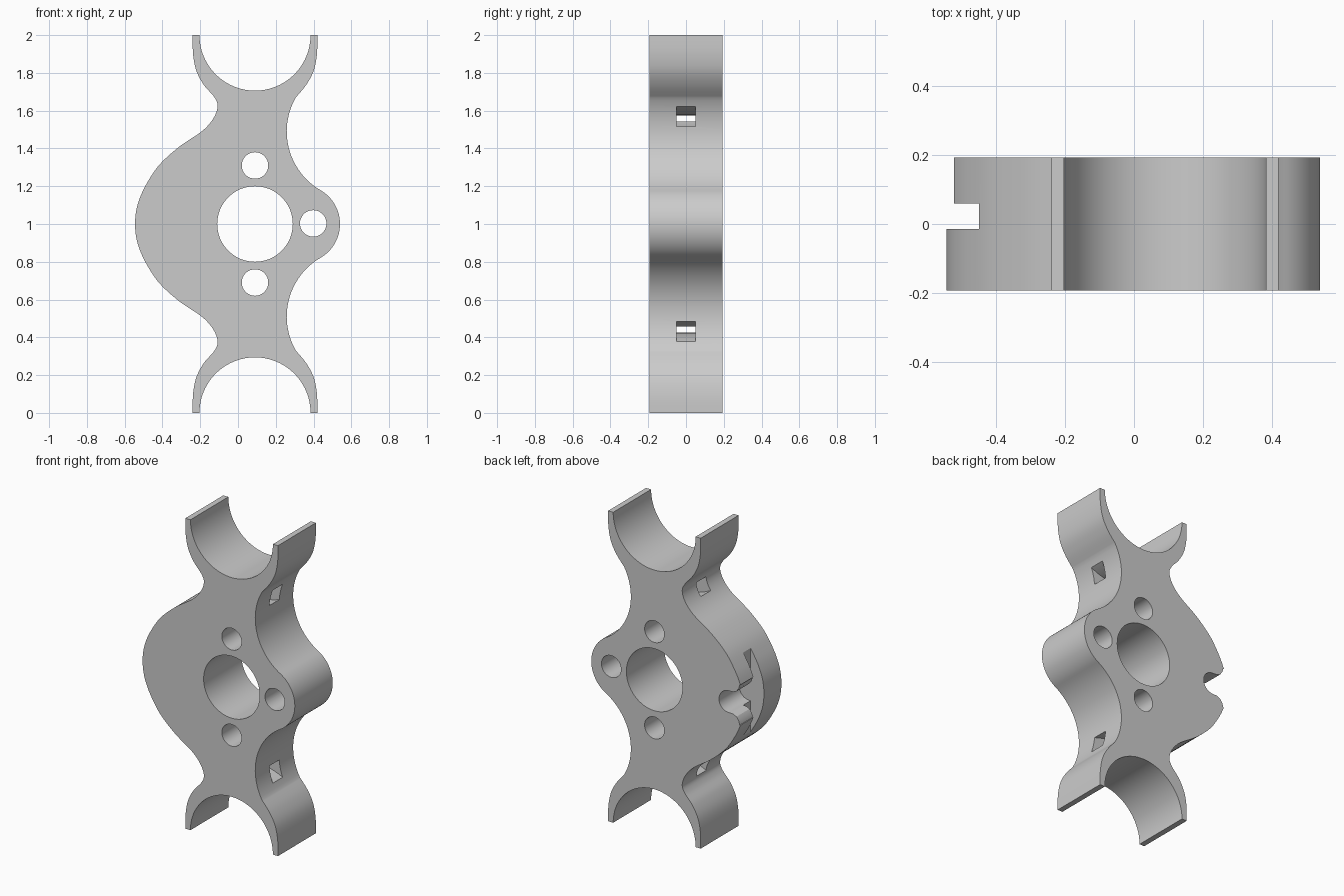
import bpy, bmesh, math

if "Cube" in bpy.data.objects:
    bpy.data.objects.remove(bpy.data.objects["Cube"])

HALF = 0.193          # half thickness along y
CX = 0.09             # axis shared by the clamps and the bore


def arc(cx, cz, r, a0, a1, n):
    return [(cx + r * math.cos(math.radians(a0 + (a1 - a0) * i / n)),
             cz + r * math.sin(math.radians(a0 + (a1 - a0) * i / n))) for i in range(n + 1)]


def spline(pts, n=6, before=None):
    """Catmull-Rom curve through the points."""
    p = [before or pts[0]] + pts + [pts[-1]]
    out = []
    for i in range(1, len(p) - 2):
        for k in range(n):
            t = k / n
            out.append(tuple(0.5 * (2 * b + (c - a) * t + (2 * a - 5 * b + 4 * c - d) * t * t
                                    + (3 * b - a - 3 * c + d) * t ** 3)
                             for a, b, c, d in zip(p[i - 1], p[i], p[i + 1], p[i + 2])))
    return out + [pts[-1]]


def prism(name, profile, y0, y1):
    """Extrude an x-z profile along y."""
    bm = bmesh.new()
    face = bm.faces.new([bm.verts.new((x, y0, z)) for x, z in profile])
    new = bmesh.ops.extrude_face_region(bm, geom=[face])["geom"]
    bmesh.ops.translate(bm, vec=(0, y1 - y0, 0),
                        verts=[v for v in new if isinstance(v, bmesh.types.BMVert)])
    bmesh.ops.recalc_face_normals(bm, faces=bm.faces)
    mesh = bpy.data.meshes.new(name)
    bm.to_mesh(mesh)
    bm.free()
    ob = bpy.data.objects.new(name, mesh)
    bpy.context.collection.objects.link(ob)
    return ob


# Upper half of the outline: cam bulge, clamp jaws, waist, lug
left = spline([(-.545, 1.0), (-.538, 1.075), (-.517, 1.145), (-.48, 1.22), (-.415, 1.315),
               (-.31, 1.41), (-.19, 1.492), (-.13, 1.56), (-.108, 1.625), (-.128, 1.675),
               (-.18, 1.735), (-.22, 1.81), (-.238, 1.9), (-.24, 2.0)], before=(-.538, .925))
jaw = arc(CX, 2.0, .294, 180, 360, 48)
right = spline([(.42, 2.0), (.418, 1.9), (.40, 1.81), (.36, 1.735), (.306, 1.67)])
waist = arc(.618, 1.49, .36, 150, 239.8, 28)
lug = arc(.333, 1.0, .207, 59.8, 0, 16)
upper = left + jaw + right + waist[1:] + lug[1:]
lower = [(x, 2 - z) for x, z in reversed(upper[1:-1])]
body = prism("clamp_plate", upper + lower, -HALF, HALF)

# Bore and three bolt holes
cutters = [prism("hole_cutter", arc(x, z, r, 0, 360, 64)[:-1], -.5, .5)
           for x, z, r in [(CX, 1, .2), (CX, 1.31, .07), (CX, .69, .07), (.398, 1.003, .07)]]

# Curved strap channels concentric with each jaw
for cz, a0, a1 in [(2.0, 205, 335), (0.0, 25, 155)]:
    ring = arc(CX, cz, .512, a0, a1, 40) + arc(CX, cz, .425, a1, a0, 40)
    cutters.append(prism("strap_cutter", ring, -.05, .05))

# Flat slot across the bulge, and the flared notch that opens it to the back
cutters.append(prism("slot_cutter", [(-.7, .6), (-.45, .6), (-.45, 1.4), (-.7, 1.4)], -.015, .06))
notch = [(-.7, .87), (-.518, .87), (-.512, .895), (-.495, .918), (-.47, .929)]
notch += arc(-.44, 1.0, .07, -90, 90, 20)
notch += [(x, 2 - z) for x, z in reversed(notch[:5])]
cutters.append(prism("notch_cutter", notch, -.015, .4))

bpy.context.view_layer.objects.active = body
body.select_set(True)
for c in cutters:
    m = body.modifiers.new("cut", 'BOOLEAN')
    m.operation, m.solver, m.object = 'DIFFERENCE', 'EXACT', c
    bpy.ops.object.modifier_apply(modifier=m.name)
    bpy.data.objects.remove(c, do_unlink=True)

# Single grey finish
grey = bpy.data.materials.new("plain grey")
grey.diffuse_color = (.6, .6, .6, 1)
grey.use_nodes = True
grey.node_tree.nodes["Principled BSDF"].inputs["Base Color"].default_value = grey.diffuse_color
body.data.materials.clear()
body.data.materials.append(grey)
bpy.ops.object.shade_smooth_by_angle(angle=math.radians(25))
